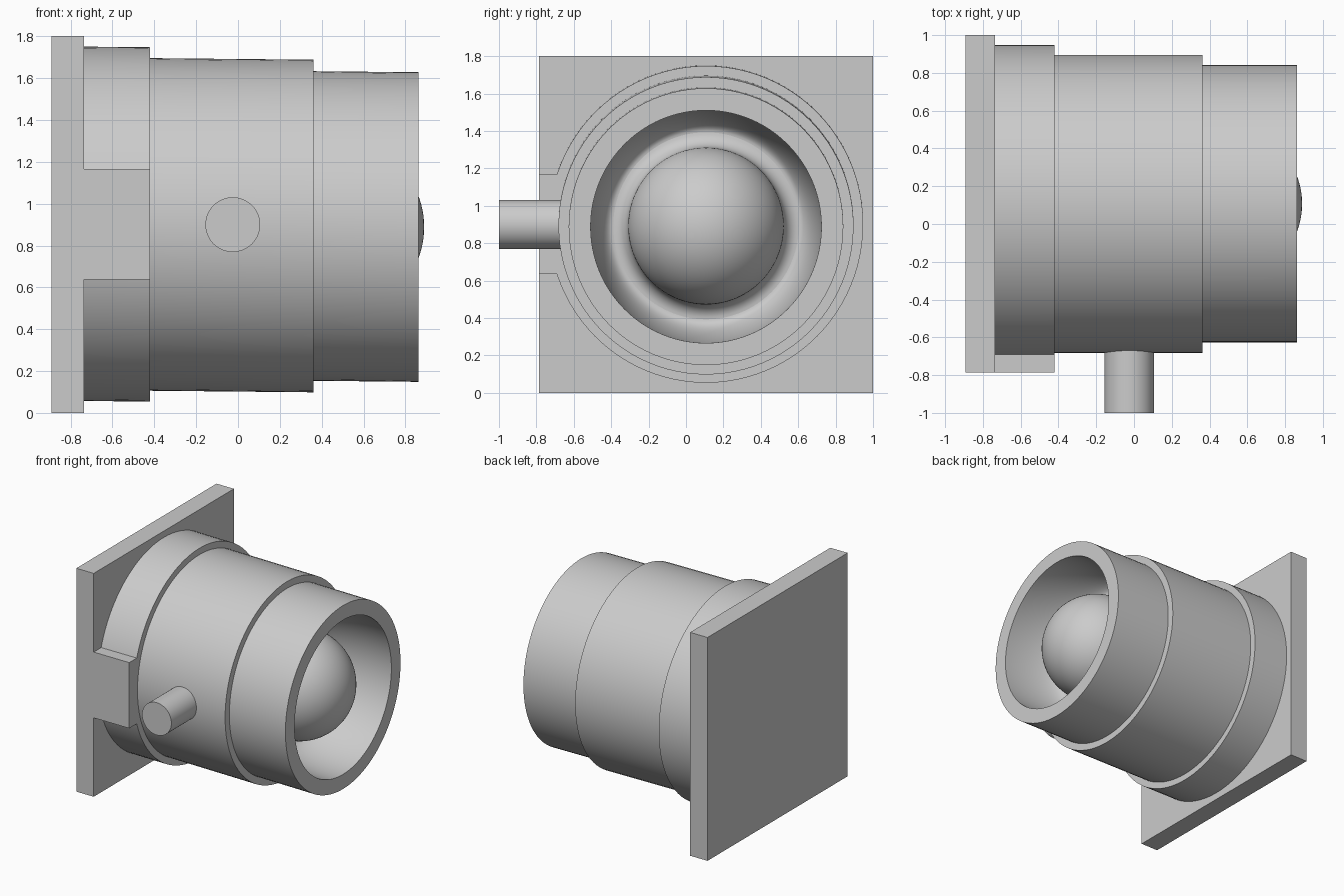
import bpy, bmesh, math
from mathutils import Matrix

if "Cube" in bpy.data.objects:
    bpy.data.objects.remove(bpy.data.objects["Cube"])

SEG = 96
CY = 0.107            # axis offset in y


def finish(bm, name, smooth=True):
    bmesh.ops.recalc_face_normals(bm, faces=bm.faces)
    me = bpy.data.meshes.new(name)
    bm.to_mesh(me)
    bm.free()
    ob = bpy.data.objects.new(name, me)
    bpy.context.collection.objects.link(ob)
    if smooth:
        bpy.ops.object.select_all(action='DESELECT')
        ob.select_set(True)
        bpy.context.view_layer.objects.active = ob
        bpy.ops.object.shade_smooth_by_angle(angle=math.radians(35))
    return ob


def box(name, x, y, z):
    bm = bmesh.new()
    size = [b - a for a, b in (x, y, z)]
    mid = [(a + b) / 2 for a, b in (x, y, z)]
    bmesh.ops.create_cube(bm, size=1, matrix=Matrix.Translation(mid) @ Matrix.Diagonal((*size, 1)))
    return finish(bm, name, False)


def lathe(name, profile):
    """Spin (x, radius) points around the slightly drooping barrel axis."""
    bm = bmesh.new()
    rings = []
    for x, r in profile:
        cz = 0.904 - 0.0097 * (x + 0.735)
        if r < 1e-6:
            rings.append([bm.verts.new((x, CY, cz))] * SEG)
            continue
        ring = []
        for i in range(SEG):
            a = 2 * math.pi * i / SEG
            ring.append(bm.verts.new((x, CY + 0.992 * r * math.cos(a), cz + r * math.sin(a))))
        rings.append(ring)
    for p, q in zip(rings, rings[1:]):
        for i in range(SEG):
            j = (i + 1) % SEG
            face = list(dict.fromkeys((p[i], p[j], q[j], q[i])))
            bm.faces.new(face)
    return finish(bm, name)


def arc(cx, cr, rx, rr, a0, a1, n):
    """Elliptical arc as (x, radius) points."""
    pts = []
    for i in range(n + 1):
        a = math.radians(a0 + (a1 - a0) * i / n)
        pts.append((cx + rx * math.sin(a), cr + rr * math.cos(a)))
    return pts


# Square mounting plate and side tab
box("mounting_plate", (-0.892, -0.737), (-0.787, 1.0), (0, 1.802))
box("side_tab", (-0.74, -0.42), (-0.787, -0.6), (0.637, 1.167))

# Stepped barrel, with the concave bowl inside the open end
steps = [(-0.74, 0.847), (-0.42, 0.847), (-0.42, 0.795), (0.362, 0.795),
         (0.362, 0.74), (0.862, 0.74)]
bowl = arc(0.862, 0.50, 0.482, 0.122, 0, -90, 20)
lathe("stepped_barrel", steps + bowl)

# Domed lens, filleted into the bottom of the bowl
fillet = arc(0.47, 0.50, 0.09, 0.08, -90, -180, 10)
dome = arc(0.47, 0, 0.42, 0.42, 0, 90, 24)[1:-1] + [(0.89, 0)]
lathe("lens_dome", fillet + dome)

# Side pin
bm = bmesh.new()
bmesh.ops.create_cone(bm, cap_ends=True, segments=48, radius1=0.131, radius2=0.131, depth=0.4,
                      matrix=Matrix.Translation((-0.025, -0.8, 0.9)) @ Matrix.Rotation(math.pi / 2, 4, 'X'))
finish(bm, "side_pin")
